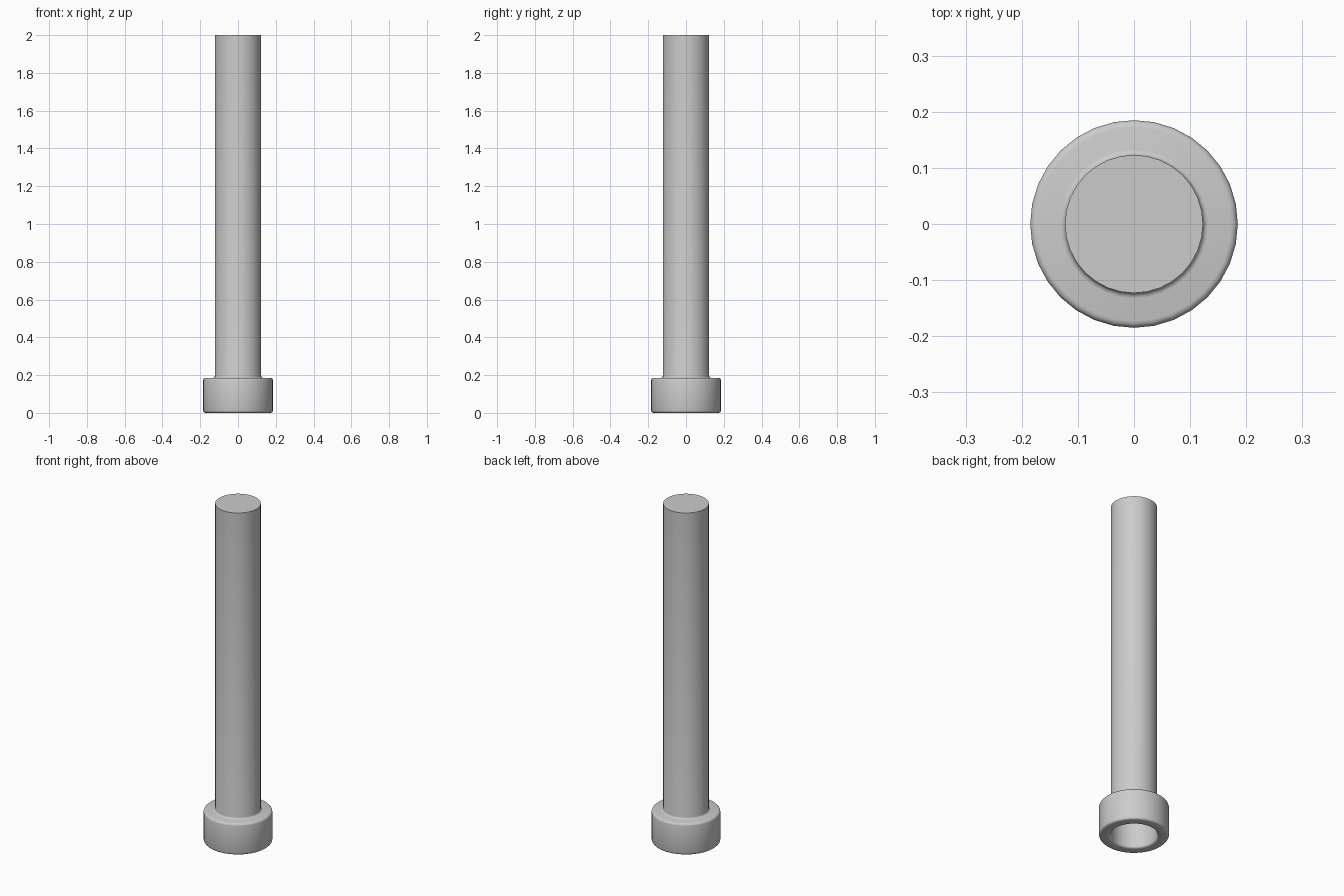
import bpy, math

if "Cube" in bpy.data.objects:
    bpy.data.objects.remove(bpy.data.objects["Cube"])

SIDES = 32


def lathe(name, profile):
    """Revolve (radius, z) points around z and close both ends with flat caps."""
    verts, faces = [], []
    for r, z in profile:
        for i in range(SIDES):
            a = 2 * math.pi * i / SIDES
            verts.append((r * math.cos(a), r * math.sin(a), z))
    for k in range(len(profile) - 1):
        for i in range(SIDES):
            j = (i + 1) % SIDES
            faces.append((k * SIDES + i, k * SIDES + j,
                          (k + 1) * SIDES + j, (k + 1) * SIDES + i))
    last = (len(profile) - 1) * SIDES
    faces.append(tuple(reversed(range(SIDES))))
    faces.append(tuple(range(last, last + SIDES)))
    mesh = bpy.data.meshes.new(name)
    mesh.from_pydata(verts, [], faces)
    obj = bpy.data.objects.new(name, mesh)
    bpy.context.collection.objects.link(obj)
    bpy.context.view_layer.objects.active = obj
    obj.select_set(True)
    bpy.ops.object.shade_smooth_by_angle(angle=math.radians(40))
    obj.select_set(False)
    return obj


def corner(cr, cz, rad, start, end, steps=3):
    """Rounded corner points on a profile, angles in degrees."""
    return [(cr + rad * math.cos(math.radians(start + (end - start) * i / steps)),
             cz + rad * math.sin(math.radians(start + (end - start) * i / steps)))
            for i in range(steps + 1)]


# Pin: recessed base, rounded collar, small fillet, plain shaft with flat top
profile = [(0.125, 0.17)]
profile += corner(0.137, 0.012, 0.012, 180, 270)   # inner rim
profile += corner(0.173, 0.012, 0.012, 270, 360)   # outer lower rim
profile += corner(0.173, 0.173, 0.012, 0, 90)      # outer upper rim
profile += corner(0.133, 0.195, 0.010, 270, 180)   # fillet into shaft
profile += [(0.123, 2.0)]
lathe("collared_pin", profile)
